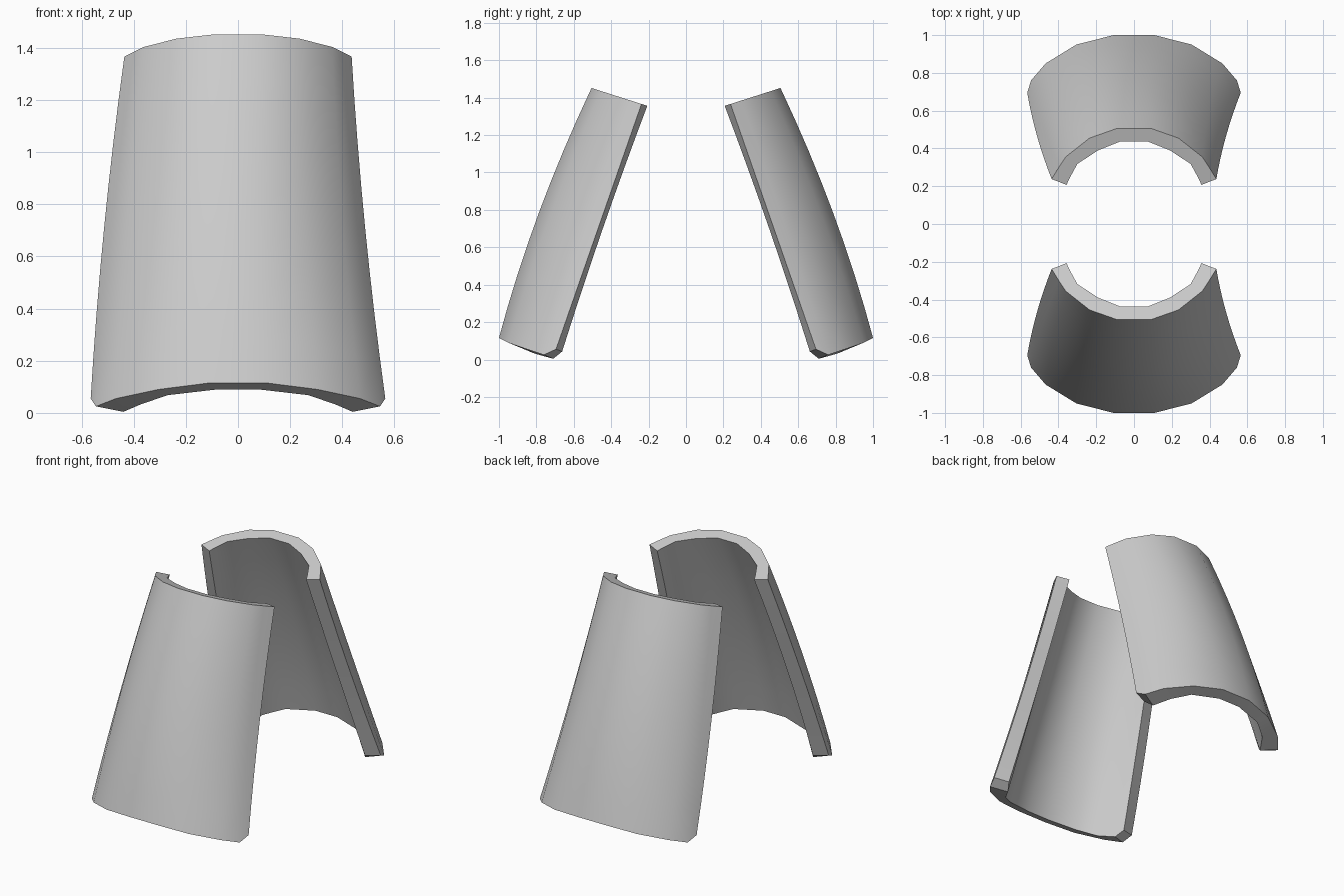
import bpy, bmesh, math
from mathutils import Vector

if "Cube" in bpy.data.objects:
    bpy.data.objects.remove(bpy.data.objects["Cube"])

grey = bpy.data.materials.new("light grey")
grey.diffuse_color = (0.6, 0.6, 0.6, 1)
grey.use_nodes = True
grey.node_tree.nodes["Principled BSDF"].inputs["Base Color"].default_value = grey.diffuse_color

# Half profiles of the panel ends, from the centre out to the side edge
TOP_OUT = [(.093, .505), (.235, .455), (.362, .355), (.398, .300), (.436, .238)]
TOP_IN = [(.070, .438), (.190, .390), (.300, .318), (.345, .235), (.357, .207)]
LOW_OUT = [(.108, 1.0, .115), (.305, .95, .09), (.468, .85, .055), (.545, .76, .025), (.565, .695, .055)]
LOW_IN = [(.080, .93, .090), (.270, .885, .068), (.375, .81, .032), (.440, .71, .004), (.472, .662, .043)]
ROWS = 8


def both_sides(pts):
    """Mirror a half profile to run from left edge to right edge."""
    pts = [Vector(p) for p in pts]
    left = [Vector((-p.x, p.y, p.z)) for p in reversed(pts)]
    return left + pts


def ring(outer, inner):
    return both_sides(outer) + list(reversed(both_sides(inner)))


def sloped(pts):
    """Place the top end on its slanted plane."""
    return [(x, y, 1.45 - (0.5 - y) * 0.32) for x, y in pts]


def shell(name, side):
    top, low = ring(sloped(TOP_OUT), sloped(TOP_IN)), ring(LOW_OUT, LOW_IN)
    n = len(top)
    bm = bmesh.new()
    rows = []
    for r in range(ROWS + 1):
        t = r / ROWS
        bulge = 4 * t * (1 - t)
        row = []
        for a, b in zip(low, top):
            p = a.lerp(b, t)
            # Long gentle bow, strongest along the middle of the panel
            p.y += bulge * 0.036 * max(0, 1 - (a.x / 0.56) ** 2)
            p.x -= bulge * 0.013
            p.y *= side
            row.append(bm.verts.new(p))
        rows.append(row)
    # Outer, inner and side walls
    for lo, hi in zip(rows, rows[1:]):
        for i in range(n):
            j = (i + 1) % n
            bm.faces.new((lo[i], lo[j], hi[j], hi[i]))
    # End caps bridging the outer and inner arcs
    for row in (rows[0], rows[-1]):
        for i in range(n // 2 - 1):
            bm.faces.new((row[i], row[i + 1], row[n - 2 - i], row[n - 1 - i]))
    bmesh.ops.recalc_face_normals(bm, faces=bm.faces)
    mesh = bpy.data.meshes.new(name)
    bm.to_mesh(mesh)
    bm.free()
    mesh.materials.append(grey)
    obj = bpy.data.objects.new(name, mesh)
    bpy.context.collection.objects.link(obj)
    bpy.ops.object.select_all(action='DESELECT')
    obj.select_set(True)
    bpy.context.view_layer.objects.active = obj
    bpy.ops.object.shade_smooth_by_angle(angle=math.radians(35))


shell("back_curved_panel", 1)
shell("front_curved_panel", -1)
